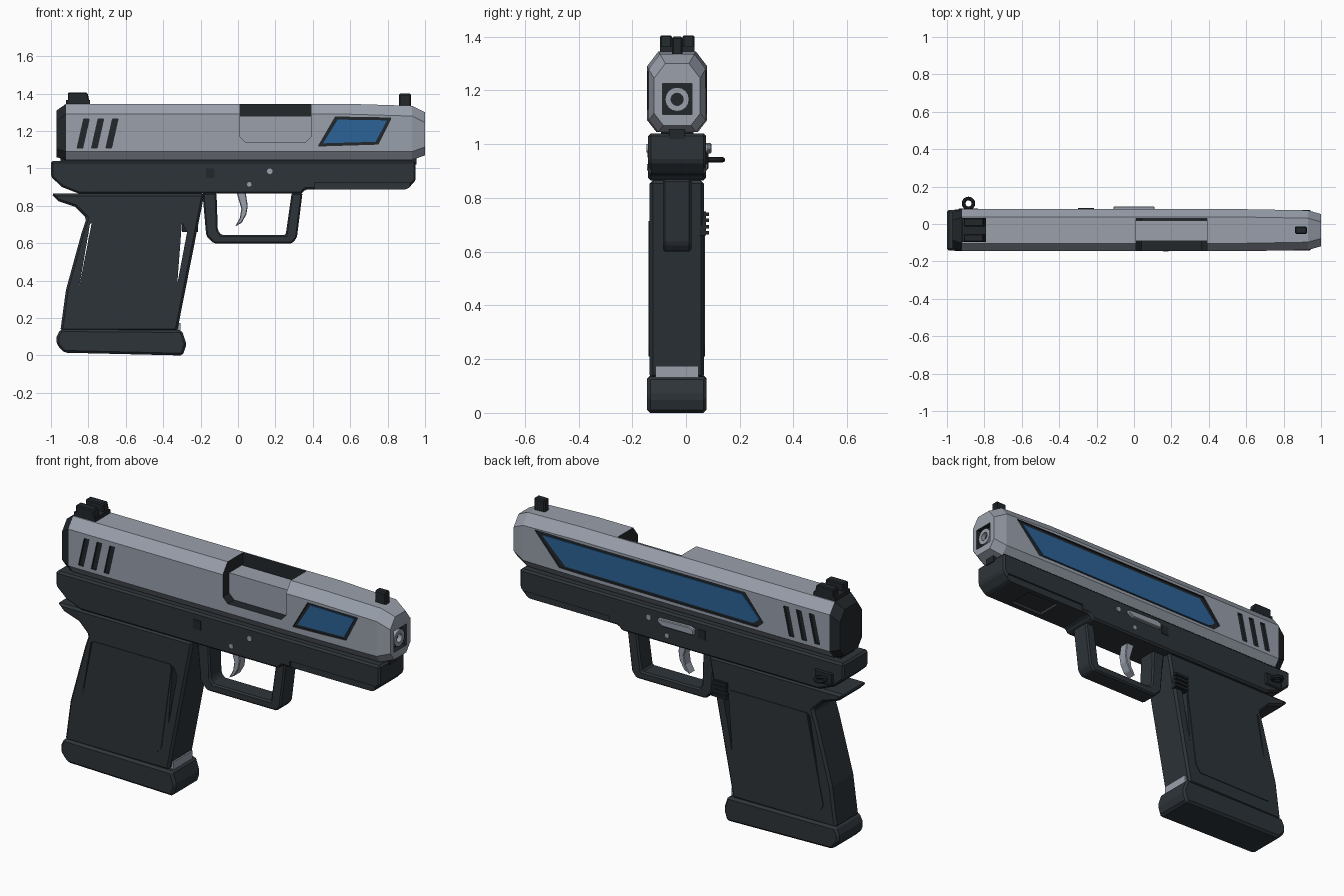
import bpy, bmesh, math
from mathutils import Matrix

if "Cube" in bpy.data.objects:
    bpy.data.objects.remove(bpy.data.objects["Cube"], do_unlink=True)

MID = -0.033                      # centre plane of the body
SIDE = 0.112                      # half width of the slide


def material(name, r, g, b):
    m = bpy.data.materials.new(name)
    m.use_nodes = True
    m.diffuse_color = (r, g, b, 1)
    m.node_tree.nodes["Principled BSDF"].inputs["Base Color"].default_value = (r, g, b, 1)
    return m


silver = material("silver metal", 0.32, 0.35, 0.41)
dark = material("dark polymer", 0.026, 0.034, 0.041)
black = material("black metal", 0.016, 0.02, 0.024)
blue = material("blue panel", 0.025, 0.125, 0.31)


def finish(name, bm, mat, bevel=0):
    bmesh.ops.recalc_face_normals(bm, faces=bm.faces[:])
    mesh = bpy.data.meshes.new(name)
    bm.to_mesh(mesh)
    bm.free()
    ob = bpy.data.objects.new(name, mesh)
    bpy.context.collection.objects.link(ob)
    mesh.materials.append(mat)
    if bevel:
        mod = ob.modifiers.new("Bevel", 'BEVEL')
        mod.width = bevel
        mod.segments = 1
        mod.limit_method = 'ANGLE'
    return ob


def loft(name, rings, mat, bevel=0):
    """Skin a list of matching closed rings and cap both ends."""
    bm = bmesh.new()
    loops = [[bm.verts.new(p) for p in ring] for ring in rings]
    for a, b in zip(loops, loops[1:]):
        for i in range(len(a)):
            j = (i + 1) % len(a)
            bm.faces.new((a[i], a[j], b[j], b[i]))
    bm.faces.new(loops[0])
    bm.faces.new(loops[-1])
    return finish(name, bm, mat, bevel)


def prism(name, pts, y0, y1, mat, bevel=0):
    """Extrude an x-z profile along y."""
    return loft(name, [[(x, y, z) for x, z in pts] for y in (y0, y1)], mat, bevel)


def box(name, x, y, z, mat, bevel=0):
    return prism(name, [(x[0], z[0]), (x[1], z[0]), (x[1], z[1]), (x[0], z[1])],
                 y[0], y[1], mat, bevel)


def cylinder(name, loc, r, depth, axis, mat, sides=16):
    bm = bmesh.new()
    rot = Matrix.Rotation(math.pi / 2, 4, axis)
    bmesh.ops.create_cone(bm, cap_ends=True, segments=sides, radius1=r, radius2=r,
                          depth=depth, matrix=Matrix.Translation(loc) @ rot)
    return finish(name, bm, mat)


def cut(ob, cutter, slot=0):
    """Carve the cutter out of ob; the walls get ob's material in the given slot."""
    cutter.hide_render = True
    cutter.data.materials.clear()
    for m in ob.data.materials:
        cutter.data.materials.append(m)
    for p in cutter.data.polygons:
        p.material_index = slot
    mod = ob.modifiers.new("Cut", 'BOOLEAN')
    mod.operation = 'DIFFERENCE'
    mod.solver = 'EXACT'
    mod.object = cutter
    bpy.context.view_layer.update()
    graph = bpy.context.evaluated_depsgraph_get()
    mesh = bpy.data.meshes.new_from_object(ob.evaluated_get(graph))
    ob.modifiers.clear()
    ob.data = mesh
    bpy.data.objects.remove(cutter, do_unlink=True)


def section(x, w, zb, zt):
    half = [(w - 0.035, zb), (w, zb + 0.045), (w, zt - 0.055), (w - 0.042, zt)]
    return ([(x, MID + y, z) for y, z in half] +
            [(x, MID - y, z) for y, z in reversed(half)])


def shrink(pts, f, g):
    cx = sum(p[0] for p in pts) / len(pts)
    cz = sum(p[1] for p in pts) / len(pts)
    return [(cx + (x - cx) * f, cz + (z - cz) * g) for x, z in pts]


# Slide with its rear cap
rear = section(-0.92, SIDE, 1.045, 1.345)
slide = loft("slide", [rear, section(0.6, SIDE, 1.045, 1.345),
                       section(0.93, 0.106, 1.045, 1.335),
                       section(1.0, 0.086, 1.07, 1.3)], silver)
slide.data.materials.append(black)
loft("slide_rear_cap", [section(-0.97, 0.095, 1.06, 1.31), rear], black)

# Ejection port and chamber block
port = [(0.01, 1.17), (0.04, 1.14), (0.36, 1.14), (0.39, 1.17)]
cut(slide, prism("port_cutter", port + [(0.39, 1.5), (0.01, 1.5)], -0.3, 0.03, dark), 1)
prism("chamber_block", port + [(0.39, 1.28), (0.01, 1.28)], -0.09, 0.02, silver)

# Slanted grip slots on both sides of the slide
for s in (-1, 1):
    for i in range(3):
        x = -0.86 + i * 0.077
        slot = [(x, 1.11), (x + 0.03, 1.11), (x + 0.065, 1.265), (x + 0.035, 1.265)]
        cut(slide, prism("slot_cutter", slot, MID + s * 0.1, MID + s * 0.2, dark), 1)

# Recessed blue side panels
right_panel = [(0.43, 1.12), (0.75, 1.13), (0.82, 1.27), (0.52, 1.275)]
left_panel = [(0.86, 1.275), (0.71, 1.11), (-0.48, 1.105), (-0.52, 1.14), (-0.41, 1.275)]
for name, pts, s, f in (("right", right_panel, -1, 0.88), ("left", left_panel, 1, 0.95)):
    cut(slide, prism("panel_cutter", pts, MID + s * 0.1, MID + s * 0.2, dark), 1)
    prism(name + "_panel", shrink(pts, f, 0.82), MID + s * 0.098, MID + s * 0.105, blue)

# Muzzle
cut(slide, box("muzzle_cutter", (0.97, 1.2), (MID - 0.055, MID + 0.055),
               (1.11, 1.225), dark), 1)
muzzle = cylinder("barrel", (0.96, MID, 1.167), 0.045, 0.07, 'Y', silver)
cut(muzzle, cylinder("bore_cutter", (1.0, MID, 1.167), 0.023, 0.08, 'Y', silver))

# Sights
box("front_sight", (0.86, 0.925), (MID - 0.02, MID + 0.02), (1.32, 1.4), black, 0.006)
box("rear_sight_base", (-0.92, -0.79), (MID - 0.064, MID + 0.064), (1.33, 1.365), black)
rear_post = [(-0.91, 1.34), (-0.79, 1.34), (-0.805, 1.405), (-0.91, 1.405)]
for s in (-1, 1):
    prism("rear_sight_post", rear_post, MID + s * 0.02, MID + s * 0.064, black, 0.005)

# Frame and the rail under the slide
outline = [(-1, 1.04), (-1, 0.955), (-0.94, 0.9), (-0.85, 0.865), (0.34, 0.865),
           (0.36, 0.888), (0.905, 0.888), (0.95, 0.935), (0.95, 1.04)]
frame = prism("frame", outline, -0.141, 0.075, dark, 0.01)
for y in (-0.141, 0.075):
    cut(frame, box("rail_cutter", (0.41, 0.92), (y - 0.01, y + 0.01), (0.8, 0.925), dark))
cut(frame, box("accessory_cutter", (0.55, 0.75), (MID - 0.07, MID + 0.07), (0.8, 0.905), dark))
box("slide_rail", (-0.95, 0.93), (MID - 0.06, MID + 0.06), (1.03, 1.06), black)
box("recoil_guide", (0.9, 0.955), (MID - 0.03, MID + 0.03), (1.02, 1.055), black)

# Grip with rear tang and two narrow side openings
grip = prism("grip", [(-1, 0.865), (-0.96, 0.825), (-0.87, 0.795), (-0.81, 0.735),
                      (-0.835, 0.66), (-0.92, 0.35), (-0.95, 0.13), (-0.325, 0.13),
                      (-0.18, 0.865)], -0.135, 0.067, dark, 0.012)
for pts in ([(-0.782, 0.71), (-0.792, 0.7), (-0.85, 0.36)],
            [(-0.3, 0.71), (-0.272, 0.66), (-0.325, 0.38)]):
    cut(grip, prism("opening_cutter", pts, -0.3, 0.3, dark))
panel = [(-0.775, 0.715), (-0.31, 0.715), (-0.305, 0.69), (-0.365, 0.25),
         (-0.395, 0.21), (-0.86, 0.21), (-0.875, 0.235)]
for name, y in (("right", -0.139), ("left", 0.064)):
    prism(name + "_grip_panel", panel, y, y + 0.007, dark)

# Magazine and its base
box("magazine", (-0.85, -0.308), (MID - 0.08, MID + 0.08), (0.12, 0.175), silver)
prism("magazine_base", [(-0.95, 0.14), (-0.3, 0.135), (-0.275, 0.06), (-0.295, 0),
                        (-0.93, 0.015), (-0.97, 0.06), (-0.97, 0.1)],
      -0.145, 0.077, dark, 0.012)

# Trigger guard and trigger
prism("trigger_guard", [(-0.19, 0.87), (-0.17, 0.64), (-0.13, 0.6), (0.29, 0.6),
                        (0.315, 0.63), (0.345, 0.87), (0.287, 0.87), (0.255, 0.645),
                        (-0.09, 0.645), (-0.108, 0.67), (-0.115, 0.87)],
      MID - 0.053, MID + 0.053, dark, 0.008)
prism("trigger", [(-0.01, 0.88), (0.04, 0.88), (0.052, 0.8), (0.045, 0.755), (0.02, 0.71),
                  (-0.015, 0.69), (0.01, 0.735), (0.018, 0.785)],
      MID - 0.027, MID + 0.027, silver, 0.004)

# Pins that pass through the frame
cylinder("upper_pin", (0.17, MID, 0.985), 0.015, 0.228, 'X', silver)
cylinder("lower_pin", (0.06, MID, 0.915), 0.012, 0.224, 'X', silver)
box("locking_block", (-0.17, -0.125), (-0.144, 0.078), (0.95, 1.0), black)

# Controls on the left side
prism("slide_stop", [(-0.11, 0.965), (0.08, 0.965), (0.11, 0.985), (0.11, 1.0),
                     (-0.08, 1.005), (-0.11, 0.995)], 0.07, 0.094, silver, 0.004)
box("magazine_release", (-0.3, -0.215), (0.05, 0.075), (0.66, 0.75), black)
for i in range(4):
    z = 0.664 + i * 0.023
    box("release_ridge", (-0.3, -0.215), (0.07, 0.086), (z, z + 0.013), black)

# Rear loop
box("loop_mount", (-0.94, -0.83), (0.07, 0.084), (0.905, 0.975), black, 0.006)
bpy.ops.mesh.primitive_torus_add(major_segments=20, minor_segments=8, major_radius=0.026,
                                 minor_radius=0.01, location=(-0.885, 0.11, 0.942))
loop = bpy.context.object
loop.name = "rear_loop"
loop.data.materials.append(black)
bpy.ops.object.shade_smooth_by_angle()
